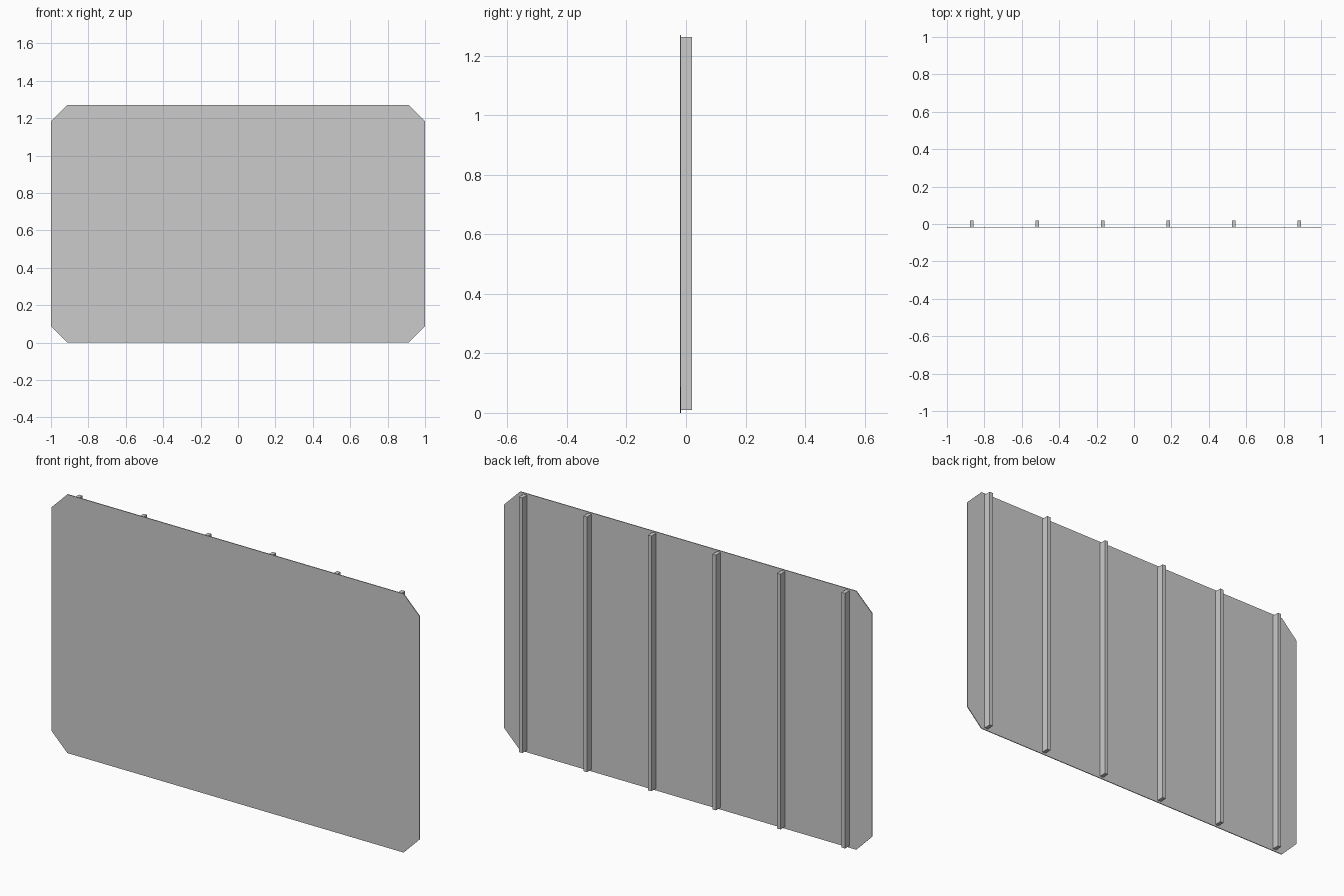
import bpy, bmesh

if "Cube" in bpy.data.objects:
    bpy.data.objects.remove(bpy.data.objects["Cube"])

W, H, C = 1.0, 1.27, 0.087            # half width, height, corner cut
FRONT, BACK, SHEET = -0.02, 0.02, 0.004


def finish(name, bm):
    bmesh.ops.recalc_face_normals(bm, faces=bm.faces)
    mesh = bpy.data.meshes.new(name)
    bm.to_mesh(mesh)
    bm.free()
    obj = bpy.data.objects.new(name, mesh)
    bpy.context.collection.objects.link(obj)
    return obj


# Thin sign panel with cut corners
outline = [(-W + C, 0), (W - C, 0), (W, C), (W, H - C),
           (W - C, H), (-W + C, H), (-W, H - C), (-W, C)]
bm = bmesh.new()
face = bm.faces.new([bm.verts.new((x, FRONT, z)) for x, z in outline])
ext = bmesh.ops.extrude_face_region(bm, geom=[face], use_keep_orig=True)
verts = [v for v in ext["geom"] if isinstance(v, bmesh.types.BMVert)]
bmesh.ops.translate(bm, verts=verts, vec=(0, SHEET, 0))
finish("panel", bm)

# Six vertical stiffening bars on the back
y0, z0, z1 = FRONT + SHEET, 0.01, 1.263
for i in range(6):
    bm = bmesh.new()
    bmesh.ops.create_cube(bm, size=1)
    bmesh.ops.scale(bm, verts=bm.verts, vec=(0.019, BACK - y0, z1 - z0))
    bar = finish(f"back_bar_{i + 1}", bm)
    bar.location = (-0.868 + 0.3505 * i, (y0 + BACK) / 2, (z0 + z1) / 2)
